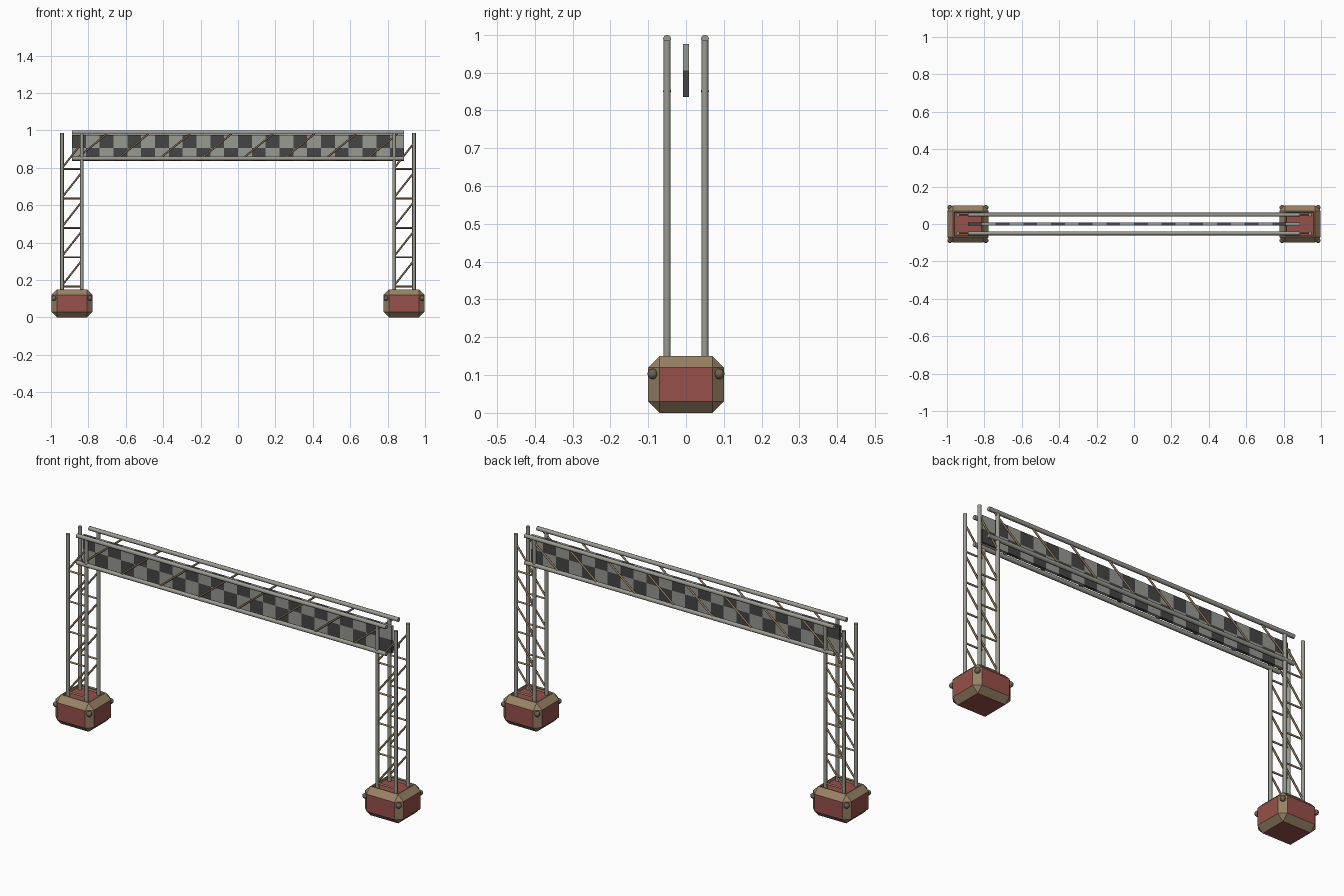
import bpy, bmesh, math
from mathutils import Vector

if "Cube" in bpy.data.objects:
    bpy.data.objects.remove(bpy.data.objects["Cube"])


def material(name, rgb):
    m = bpy.data.materials.new(name)
    m.diffuse_color = (*rgb, 1)
    m.use_nodes = True
    m.node_tree.nodes["Principled BSDF"].inputs["Base Color"].default_value = m.diffuse_color
    return m


STEEL = material("steel grey", (0.33, 0.33, 0.29))
BRACE = material("brace tan", (0.28, 0.19, 0.11))
TRIM = material("trim tan", (0.31, 0.22, 0.13))
RED = material("base red", (0.31, 0.08, 0.07))
STUD = material("stud brown", (0.16, 0.12, 0.09))
LIGHT = material("checker light", (0.31, 0.32, 0.29))
DARK = material("checker dark", (0.06, 0.06, 0.06))


def finish(bm, name, mats):
    bmesh.ops.recalc_face_normals(bm, faces=bm.faces)
    me = bpy.data.meshes.new(name)
    bm.to_mesh(me)
    bm.free()
    for m in mats:
        me.materials.append(m)
    ob = bpy.data.objects.new(name, me)
    bpy.context.collection.objects.link(ob)
    return ob


def tubes(name, segments, radius, mat, sides=8):
    """One object holding a straight tube for each pair of end points."""
    bm = bmesh.new()
    for a, b in segments:
        a, b = Vector(a), Vector(b)
        d = b - a
        new = bmesh.ops.create_cone(bm, cap_ends=True, segments=sides, radius1=radius,
                                    radius2=radius, depth=d.length)["verts"]
        rot = d.to_track_quat('Z', 'Y').to_matrix()
        for v in new:
            v.co = rot @ v.co + (a + b) / 2
    ob = finish(bm, name, [mat])
    for p in ob.data.polygons:
        p.use_smooth = len(p.vertices) == 4
    return ob


LEG_X, HALF_LEG, FRAME_Y = 0.888, 0.053, 0.05
RAIL_LOW, RAIL_TOP = 0.85, 0.989


def base(name, cx):
    # chamfered block: flat sides red, chamfers tan, sunken red top
    bm = bmesh.new()
    bmesh.ops.create_cube(bm, size=1)
    for v in bm.verts:
        v.co = (v.co.x * 0.22 + cx, v.co.y * 0.2, (v.co.z + 0.5) * 0.15)
    bmesh.ops.bevel(bm, geom=bm.edges[:], offset=0.03, segments=1, affect='EDGES')
    bm.normal_update()
    for f in bm.faces:
        f.material_index = 0 if max(abs(c) for c in f.normal) > 0.99 else 1
    top = max(bm.faces, key=lambda f: f.calc_center_median().z)
    rim = bmesh.ops.inset_individual(bm, faces=[top], thickness=0.008)["faces"]
    wall = bmesh.ops.inset_individual(bm, faces=[top], thickness=0.003, depth=-0.01)["faces"]
    for f in rim + wall:
        f.material_index = 1
    top.material_index = 0
    finish(bm, name, [RED, TRIM])


def studs(name, cx):
    # round stud on each upright corner
    bm = bmesh.new()
    for sx in (-1, 1):
        for sy in (-1, 1):
            new = bmesh.ops.create_uvsphere(bm, u_segments=10, v_segments=6, radius=0.014)["verts"]
            for v in new:
                v.co += Vector((cx + sx * 0.096, sy * 0.088, 0.103))
    for f in bm.faces:
        f.smooth = True
    finish(bm, name, [STUD])


# Legs on their bases
for side, cx in (("left", -LEG_X), ("right", LEG_X)):
    base(side + "_base", cx)
    studs(side + "_corner_studs", cx)
    x0, x1 = cx - HALF_LEG, cx + HALF_LEG
    posts, braces = [], []
    for y in (-FRAME_Y, FRAME_Y):
        posts += [((x, y, 0.13), (x, y, 0.985)) for x in (x0, x1)]
        for k in range(5):
            z = 0.165 + 0.157 * k
            braces.append(((x0, y, z), (x1, y, z)))
            braces.append(((x0, y, z + 0.005), (x1, y, z + 0.14)))
    tubes(side + "_leg_posts", posts, 0.0095, STEEL)
    tubes(side + "_leg_braces", braces, 0.005, BRACE, 6)

# Overhead truss, front and back
rails, diagonals = [], []
PANELS = 8
step = 2 * LEG_X / PANELS
for y in (-FRAME_Y, FRAME_Y):
    rails += [((-LEG_X, y, z), (LEG_X, y, z)) for z in (RAIL_LOW, RAIL_TOP)]
    for k in range(PANELS):
        x = -LEG_X + step * k
        diagonals.append(((x + 0.025, y, RAIL_LOW), (x + step - 0.025, y, RAIL_TOP)))
tubes("truss_rails", rails, 0.011, STEEL)
tubes("truss_diagonals", diagonals, 0.005, BRACE, 6)

# Chequered board hung between the two truss sides
COLS, ROWS, Z0, Z1, HALF_T = 24, 2, 0.835, 0.975, 0.008
bm = bmesh.new()
w, h = 2 * LEG_X / COLS, (Z1 - Z0) / ROWS
for i in range(COLS):
    for j in range(ROWS):
        new = bmesh.ops.create_cube(bm, size=1)["verts"]
        for v in new:
            v.co = (-LEG_X + (i + 0.5 + v.co.x) * w, v.co.y * 2 * HALF_T,
                    Z0 + (j + 0.5 + v.co.z) * h)
        for f in {f for v in new for f in v.link_faces}:
            f.material_index = (i + j) % 2
# drop the hidden walls between neighbouring squares
bm.normal_update()
inner = [f for f in bm.faces if abs(f.normal.y) < 0.5
         and abs(f.calc_center_median().x) < LEG_X - 1e-4
         and Z0 + 1e-4 < f.calc_center_median().z < Z1 - 1e-4
         and (abs(f.normal.x) > 0.5 or abs(f.normal.z) > 0.5)]
bmesh.ops.delete(bm, geom=inner, context='FACES')
bmesh.ops.remove_doubles(bm, verts=bm.verts, dist=1e-4)
finish(bm, "chequered_board", [LIGHT, DARK])
